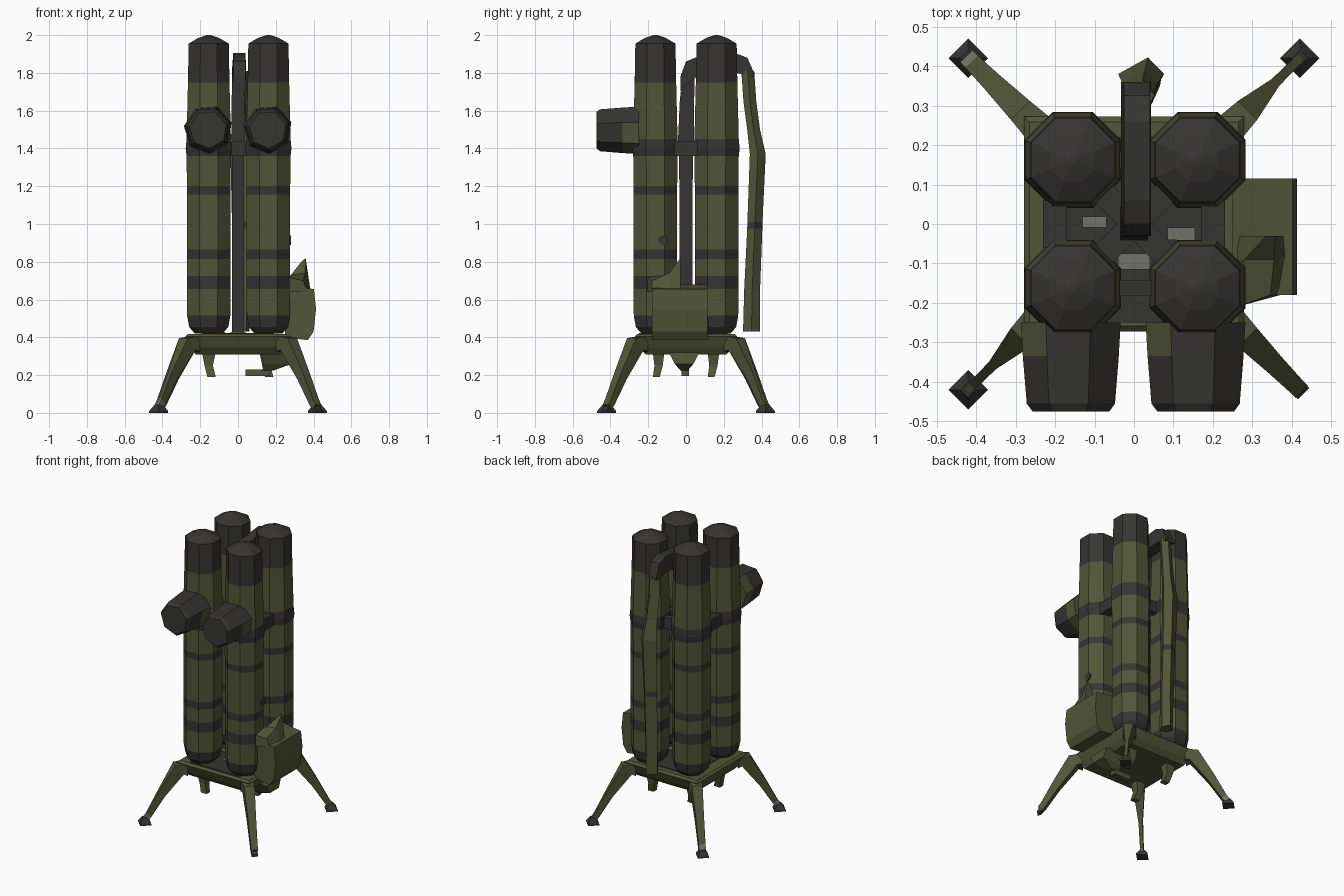
import bpy, bmesh, math
from mathutils import Vector


def mat(name, c):
    m = bpy.data.materials.new(name)
    m.diffuse_color = (*c, 1)
    return m


olive = mat("olive green", (0.083, 0.092, 0.040))
dark = mat("dark grey", (0.036, 0.035, 0.032))
grey = mat("mid grey", (0.17, 0.17, 0.15))
MATS = [olive, dark, grey]
O, D, G = 0, 1, 2


def loft(name, rings, cols):
    """Skin closed rings of points; cols = colour per segment."""
    bm = bmesh.new()
    vs = [[bm.verts.new(p) for p in r] for r in rings]
    n = len(vs[0])
    for k in range(len(vs) - 1):
        for i in range(n):
            j = (i + 1) % n
            f = bm.faces.new((vs[k][i], vs[k][j], vs[k + 1][j], vs[k + 1][i]))
            f.material_index = cols[k]
    bm.faces.new(vs[0][::-1]).material_index = cols[0]
    bm.faces.new(vs[-1]).material_index = cols[-1]
    bmesh.ops.recalc_face_normals(bm, faces=bm.faces)
    me = bpy.data.meshes.new(name)
    bm.to_mesh(me)
    bm.free()
    for m in MATS:
        me.materials.append(m)
    ob = bpy.data.objects.new(name, me)
    bpy.context.collection.objects.link(ob)
    return ob


def ngon(x, y, z, r, n=8, a0=math.pi / 8):
    return [(x + r * math.cos(a0 + math.tau * i / n),
             y + r * math.sin(a0 + math.tau * i / n), z) for i in range(n)]


def rect(x, y, z, hx, hy):
    return [(x - hx, y - hy, z), (x + hx, y - hy, z), (x + hx, y + hy, z), (x - hx, y + hy, z)]


def box(name, x0, x1, y0, y1, z0, z1, col):
    c = ((x0 + x1) / 2, (y0 + y1) / 2)
    h = ((x1 - x0) / 2, (y1 - y0) / 2)
    return loft(name, [rect(*c, z0, *h), rect(*c, z1, *h)], [col])


# four launch tubes: (height, radius, colour of the segment above)
PROFILE = [(0.42, 0.08, D), (0.455, 0.112, D), (0.515, 0.124, O), (0.655, 0.125, D),
           (0.725, 0.125, O), (0.815, 0.125, D), (0.865, 0.125, O), (1.155, 0.125, D),
           (1.20, 0.125, O), (1.36, 0.127, D), (1.40, 0.132, D), (1.45, 0.127, O),
           (1.75, 0.119, D), (1.955, 0.115, D), (1.985, 0.06, D), (2.0, 0.012, D)]
UP = Vector((0, 0, 1))
for sx, xn in ((-1, "left"), (1, "right")):
    for sy, yn in ((-1, "front"), (1, "back")):
        x, y = sx * 0.158 + 0.003, sy * 0.162
        loft(f"{yn}_{xn}_tube", [ngon(x, y, z, r) for z, r, c in PROFILE],
             [c for z, r, c in PROFILE[:-1]])
        # splayed leg (two of them taper to thin ends) and foot
        d = Vector((sx, sy, 0)).normalized()
        t = Vector((-sy, sx, 0)).normalized()

        def section(r, z, u, w, h):
            c = Vector((sx * r, sy * r, z))
            return [c - t * w - u * h, c + t * w - u * h, c + t * w + u * h, c - t * w + u * h]

        out = (UP + d * 0.9).normalized()
        thin = 0.5 if (sx, sy) in ((-1, -1), (1, 1)) else 1
        loft(f"{yn}_{xn}_leg", [
            section(0.23, 0.365, UP, 0.042, 0.04), section(0.268, 0.365, out, 0.034, 0.042),
            section(0.345, 0.20, out, 0.026 * thin, 0.028), section(0.402, 0.06, out, 0.022 * thin, 0.02),
            section(0.417, 0.03, out, 0.022 * thin, 0.018)],
            [O, O, O, G if sx < 0 else O])
        if (sx, sy) != (1, -1):
            f = sx * 0.42, sy * 0.42
            loft(f"{yn}_{xn}_foot", [ngon(*f, 0, 0.05, 4, 0), ngon(*f, 0.01, 0.05, 4, 0),
                                     ngon(*f, 0.045, 0.02, 4, 0)], [D, D])
        else:
            loft("front_right_foot", [section(0.43, 0.008, UP, 0.02, 0.008),
                                      section(0.41, 0.03, UP, 0.02, 0.02)], [D])

# front sight pods, axis along y, with olive mounts that are dark on top
for sx, xn in ((-1, "left"), (1, "right")):
    def pod(y, r):
        return [(p[0], y, p[1]) for p in ngon(sx * 0.158, 1.50, 0, r, 7, 0.3)]
    ob = loft(f"{xn}_pod", [pod(-0.475, 0.10), pod(-0.455, 0.115), pod(-0.335, 0.125),
                            pod(-0.25, 0.130)], [D, D, O])
    for p in ob.data.polygons:
        if p.normal.z > 0.6:
            p.material_index = D

# clamp bridge: thin bars joining the tubes, open in between
for s, n in ((-1, "first"), (1, "second")):
    box(f"{n}_cross_bar", -0.05, 0.05, s * 0.162 - 0.02, s * 0.162 + 0.02, 1.36, 1.44, D)
    box(f"{n}_side_bar", s * 0.20 - 0.03, s * 0.20 + 0.03, -0.06, 0.06, 1.36, 1.44, D)
    a = Vector((0.09, s * 0.09, 0))
    w = Vector((-s * 0.022, 0.022, 0))
    loft(f"{n}_diagonal_bar", [[e + v + UP * z for v, z in ((w, 1.36), (-w, 1.36), (-w, 1.44), (w, 1.44))]
                               for e in (-a, a)], [D])
loft("centre_column", [rect(0, 0, 0.42, 0.033, 0.034), rect(0, 0, 1.36, 0.032, 0.036),
                       rect(0, 0, 1.45, 0.036, 0.042), rect(0, 0.005, 1.65, 0.034, 0.038),
                       rect(0, 0.015, 1.80, 0.03, 0.032)], [D] * 4)

# arching bar from the column over to the back spine
ARCH = [(-0.03, 1.78, 1.70), (0.0, 1.86, 1.74), (0.06, 1.885, 1.78), (0.26, 1.905, 1.80),
        (0.325, 1.88, 1.79), (0.36, 1.80, 1.78)]
loft("arch_bar", [[(-0.033, y, b), (0.043, y, b), (0.04, y, t), (-0.025, y, t)]
                  for y, t, b in ARCH], [D] * 5)

# back spine (x, y, z, half width, half depth)
SPINE = [(0.01, 0.327, 1.81, 0.042, 0.034), (0.01, 0.338, 1.65, 0.042, 0.034),
         (0.015, 0.358, 1.50, 0.045, 0.034), (0.018, 0.38, 1.37, 0.058, 0.042),
         (0.018, 0.365, 1.01, 0.05, 0.040), (0.018, 0.364, 0.975, 0.05, 0.040),
         (0.018, 0.35, 0.65, 0.048, 0.042), (0.018, 0.347, 0.43, 0.042, 0.045)]
loft("back_spine", [[(x - hx, y, z), (x - hx * .4, y - hy, z), (x + hx * .6, y - hy, z),
                     (x + hx, y, z), (x + hx * .3, y + hy, z)] for x, y, z, hx, hy in SPINE],
     [O, O, O, O, D, O, O])

# base frame, dark deck and grey deck plates
loft("base_frame", [rect(0, 0, 0.31, 0.225, 0.215), rect(0, 0, 0.345, 0.25, 0.245),
                    rect(0, 0, 0.405, 0.279, 0.272), rect(0, 0, 0.418, 0.265, 0.258)], [O] * 3)
box("base_deck", -0.19, 0.19, -0.25, 0.22, 0.414, 0.422, D)
for n, x, y, hx, hy in (("left", -0.10, 0.005, 0.03, 0.014), ("right", 0.12, -0.025, 0.035, 0.016),
                        ("front", 0.0, -0.095, 0.04, 0.02)):
    loft(f"{n}_deck_plate", [rect(x, y, 0.42, hx, hy), rect(x, y, 0.428, hx, hy)], [G])

# control box on the right side, with sloped lid
BOX = [(0.25, 0.40), (0.37, 0.385), (0.40, 0.43), (0.413, 0.55), (0.402, 0.655), (0.25, 0.68)]
loft("control_box", [[(x, y, z) for x, z in BOX] for y in (-0.18, 0.115)], [O])
loft("control_box_lid", [
    [(0.25, -0.21, 0.64), (0.37, -0.18, 0.64), (0.345, -0.18, 0.70), (0.26, -0.21, 0.72)],
    [(0.25, -0.09, 0.64), (0.385, -0.09, 0.64), (0.355, -0.09, 0.74), (0.28, -0.09, 0.73)],
    [(0.25, -0.03, 0.64), (0.38, -0.03, 0.64), (0.358, -0.03, 0.82), (0.335, -0.03, 0.80)]], [O, O])

# dark latch dot on the right front tube
loft("latch_plate", [[(x, -0.12 + p[0], 0.915 + p[1]) for p in ngon(0, 0, 0, 0.027)]
                     for x in (0.272, 0.280)], [D])

# hooks and bracket below the base
for n, x, y in (("left_front_hook", -0.155, -0.145), ("left_back_hook", -0.155, 0.145),
                ("right_back_hook", 0.15, 0.145)):
    loft(n, [rect(x, y, 0.315, 0.035, 0.03), rect(x, y, 0.25, 0.022, 0.022),
             rect(x + 0.015, y - 0.012, 0.19, 0.022, 0.018)], [O, O])
loft("under_bracket", [rect(0.20, -0.01, 0.32, 0.08, 0.08), rect(0.21, -0.01, 0.26, 0.075, 0.05),
                       rect(0.16, -0.01, 0.225, 0.03, 0.02)], [O, O])
box("under_bracket_arm", 0.04, 0.17, -0.025, 0.015, 0.195, 0.23, O)
